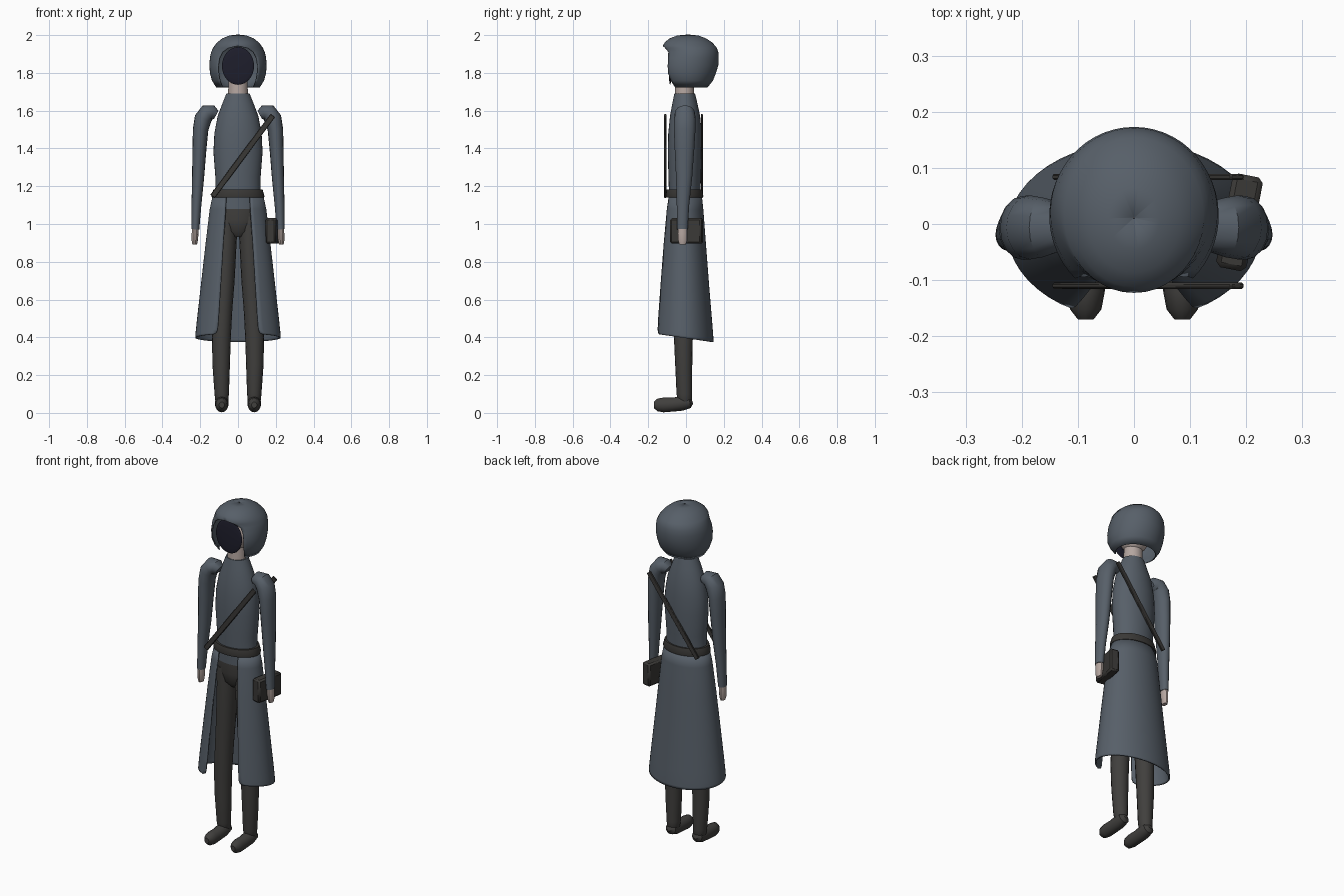
import bpy, bmesh, math
from mathutils import Vector


def material(name, rgb):
    m = bpy.data.materials.new(name)
    m.diffuse_color = (*rgb, 1)
    return m


COAT = material("slate_cloth", (0.095, 0.115, 0.14))
TROUSER = material("charcoal_cloth", (0.052, 0.05, 0.047))
LEATHER = material("dark_leather", (0.042, 0.04, 0.037))
SKIN = material("pale_skin", (0.46, 0.38, 0.35))
MASK = material("black_mask", (0.013, 0.013, 0.025))


def finish(name, bm, mat, thick=0, bevel=0, angle=40):
    bmesh.ops.remove_doubles(bm, verts=bm.verts, dist=0.0005)
    bmesh.ops.recalc_face_normals(bm, faces=bm.faces)
    me = bpy.data.meshes.new(name)
    bm.to_mesh(me)
    bm.free()
    ob = bpy.data.objects.new(name, me)
    bpy.context.collection.objects.link(ob)
    me.materials.append(mat)
    if thick:
        s = ob.modifiers.new("thickness", "SOLIDIFY")
        s.thickness, s.offset = thick, 0
    if bevel:
        b = ob.modifiers.new("bevel", "BEVEL")
        b.width, b.segments = bevel, 1
    bpy.ops.object.select_all(action="DESELECT")
    bpy.context.view_layer.objects.active = ob
    ob.select_set(True)
    bpy.ops.object.shade_smooth_by_angle(angle=math.radians(angle))
    return ob


def skin_rings(bm, rings, closed, cap):
    rows = [[bm.verts.new(p) for p in r] for r in rings]
    n = len(rows[0])
    for a, b in zip(rows, rows[1:]):
        for i in range(n if closed else n - 1):
            j = (i + 1) % n
            bm.faces.new((a[i], a[j], b[j], b[i]))
    if cap:
        bm.faces.new(rows[0])
        bm.faces.new(rows[-1])


def loft(name, rings, mat, seg=32):
    """Closed stack of ellipses: (z, half width, front y, back y)."""
    bm = bmesh.new()
    pts = []
    for z, rx, f, b in rings:
        pts.append([(rx * math.sin(t), (f + b) / 2 - (b - f) / 2 * math.cos(t), z)
                    for t in (2 * math.pi * i / seg for i in range(seg))])
    skin_rings(bm, pts, True, True)
    return finish(name, bm, mat)


def open_shell(name, rings, mat, thick, tilt=0, seg=40):
    """Shell open at the front: (z, half width, front y, back y, gap angle).
    tilt lowers the hem towards the back, strongest at the last ring."""
    bm = bmesh.new()
    pts = []
    for k, (z, rx, f, b, gap) in enumerate(rings):
        w = tilt * k / (len(rings) - 1)
        row = []
        for i in range(seg + 1):
            t = gap + (2 * math.pi - 2 * gap) * i / seg
            row.append((rx * math.sin(t), (f + b) / 2 - (b - f) / 2 * math.cos(t),
                        z - w * (1 - math.cos(t)) / 2))
        pts.append(row)
    skin_rings(bm, pts, False, False)
    return finish(name, bm, mat, thick=thick, angle=50)


def tube(name, path, binormal, mat, seg=16):
    """Sweep along a planar path: (x, y, z, radius in plane, radius across)."""
    bm = bmesh.new()
    b = Vector(binormal)
    c = [Vector(p[:3]) for p in path]
    pts = []
    for i, p in enumerate(path):
        t = (c[min(i + 1, len(c) - 1)] - c[max(i - 1, 0)]).normalized()
        n = t.cross(b).normalized()
        pts.append([c[i] + n * p[3] * math.cos(a) + b * p[4] * math.sin(a)
                    for a in (2 * math.pi * k / seg for k in range(seg))])
    skin_rings(bm, pts, True, True)
    return finish(name, bm, mat)


def box(name, loc, size, rot, mat, bevel):
    bm = bmesh.new()
    bmesh.ops.create_cube(bm, size=1)
    bmesh.ops.scale(bm, vec=size, verts=bm.verts)
    ob = finish(name, bm, mat, bevel=bevel, angle=25)
    ob.location, ob.rotation_euler = loc, rot
    return ob


# Hood, open at the face
open_shell("hood", [
    (2.0, 0.001, 0.01, 0.012, 0), (1.995, 0.045, -0.045, 0.065, 0),
    (1.98, 0.082, -0.085, 0.105, 0), (1.96, 0.107, -0.11, 0.135, 0),
    (1.942, 0.122, -0.12, 0.152, 0), (1.932, 0.129, -0.118, 0.16, 0.38),
    (1.91, 0.139, -0.118, 0.168, 0.62), (1.88, 0.146, -0.13, 0.17, 0.72),
    (1.84, 0.148, -0.138, 0.168, 0.77), (1.80, 0.146, -0.135, 0.156, 0.77),
    (1.76, 0.135, -0.115, 0.14, 0.78), (1.725, 0.113, -0.087, 0.112, 0.8)],
    COAT, 0.006)

# Head, neck and face mask
bm = bmesh.new()
bmesh.ops.create_uvsphere(bm, u_segments=24, v_segments=14, radius=1)
bmesh.ops.scale(bm, vec=(0.083, 0.083, 0.1), verts=bm.verts)
bmesh.ops.translate(bm, vec=(0, 0.0, 1.835), verts=bm.verts)
finish("head", bm, SKIN)
loft("neck", [(1.66, 0.055, -0.06, 0.045), (1.70, 0.052, -0.058, 0.042),
              (1.78, 0.05, -0.055, 0.042)], SKIN)
bm = bmesh.new()
bmesh.ops.create_uvsphere(bm, u_segments=32, v_segments=12, radius=1)
bmesh.ops.scale(bm, vec=(0.085, 0.1, 0.008), verts=bm.verts)
mask = finish("face_mask", bm, MASK)
mask.location, mask.rotation_euler = (0, -0.084, 1.837), (math.pi / 2, 0, 0)

# Jacket body
loft("jacket", [(1.08, 0.125, -0.088, 0.075), (1.16, 0.118, -0.09, 0.075),
                (1.25, 0.12, -0.093, 0.08), (1.38, 0.13, -0.096, 0.085),
                (1.48, 0.125, -0.094, 0.083), (1.57, 0.108, -0.085, 0.075),
                (1.64, 0.082, -0.072, 0.06), (1.69, 0.062, -0.062, 0.048)], COAT)

# Long split coat skirt with rounded front corners
open_shell("coat_skirt", [
    (1.15, 0.13, -0.098, 0.08, 0.5), (1.08, 0.146, -0.108, 0.088, 0.46),
    (0.9, 0.168, -0.127, 0.102, 0.48), (0.7, 0.191, -0.145, 0.118, 0.49),
    (0.5, 0.214, -0.162, 0.135, 0.5), (0.445, 0.22, -0.166, 0.14, 0.51),
    (0.428, 0.222, -0.167, 0.141, 0.54), (0.42, 0.222, -0.168, 0.142, 0.62)],
    COAT, 0.008, tilt=0.045)

# Belt
loft("belt", [(1.14, 0.138, -0.106, 0.09), (1.148, 0.14, -0.108, 0.092),
              (1.175, 0.132, -0.104, 0.087), (1.183, 0.13, -0.102, 0.085)], LEATHER)

# Trouser seat
loft("trouser_seat", [(0.93, 0.03, -0.05, 0.03), (0.96, 0.085, -0.075, 0.06),
                      (1.02, 0.118, -0.086, 0.073), (1.082, 0.123, -0.087, 0.074)], TROUSER)

# Legs, shoes, sleeves and hands, mirrored on both sides
for s, side in ((-1, "left"), (1, "right")):
    tube(side + "_leg", [
        (s * 0.062, -0.008, 1.04, 0.056, 0.07), (s * 0.06, -0.01, 0.93, 0.054, 0.068),
        (s * 0.07, -0.013, 0.7, 0.052, 0.058), (s * 0.08, -0.013, 0.55, 0.05, 0.054),
        (s * 0.088, -0.014, 0.4, 0.05, 0.05), (s * 0.089, -0.012, 0.25, 0.046, 0.045),
        (s * 0.086, -0.009, 0.1, 0.038, 0.041), (s * 0.086, -0.006, 0.06, 0.034, 0.037),
        (s * 0.086, -0.006, 0.04, 0.022, 0.025)], (0, 1, 0), TROUSER)
    tube(side + "_shoe", [
        (s * 0.086, 0.034, 0.06, 0.012, 0.014), (s * 0.086, 0.02, 0.056, 0.03, 0.032),
        (s * 0.086, -0.02, 0.05, 0.038, 0.037), (s * 0.086, -0.07, 0.044, 0.037, 0.034),
        (s * 0.086, -0.12, 0.042, 0.039, 0.034), (s * 0.086, -0.152, 0.042, 0.033, 0.028),
        (s * 0.086, -0.17, 0.042, 0.016, 0.014)], (1, 0, 0), TROUSER)
    tube(side + "_sleeve", [
        (s * 0.115, -0.005, 1.578, 0.024, 0.03), (s * 0.135, -0.005, 1.589, 0.04, 0.045),
        (s * 0.162, -0.006, 1.588, 0.047, 0.053), (s * 0.185, -0.006, 1.558, 0.046, 0.057),
        (s * 0.198, -0.007, 1.5, 0.041, 0.057), (s * 0.204, -0.008, 1.4, 0.037, 0.052),
        (s * 0.211, -0.01, 1.25, 0.032, 0.043), (s * 0.22, -0.016, 1.1, 0.026, 0.033),
        (s * 0.226, -0.019, 0.972, 0.021, 0.028)], (0, 1, 0), COAT)
    tube(side + "_hand", [
        (s * 0.226, -0.019, 0.99, 0.017, 0.024), (s * 0.227, -0.019, 0.95, 0.018, 0.026),
        (s * 0.229, -0.018, 0.91, 0.016, 0.024), (s * 0.229, -0.018, 0.892, 0.012, 0.018)],
        (0, 1, 0), SKIN, seg=10)

# Cross-body straps, front and back
for name, y in (("front_strap", -0.11), ("back_strap", 0.084)):
    box(name, (0.025, y, 1.36), (0.03, 0.011, 0.535),
        (0, math.atan2(0.32, 0.43), 0), LEATHER, 0.003)

# Hip pouch
box("hip_pouch", (0.188, 0.003, 0.963), (0.055, 0.17, 0.135),
    (0, 0, math.radians(-11)), LEATHER, 0.009)
